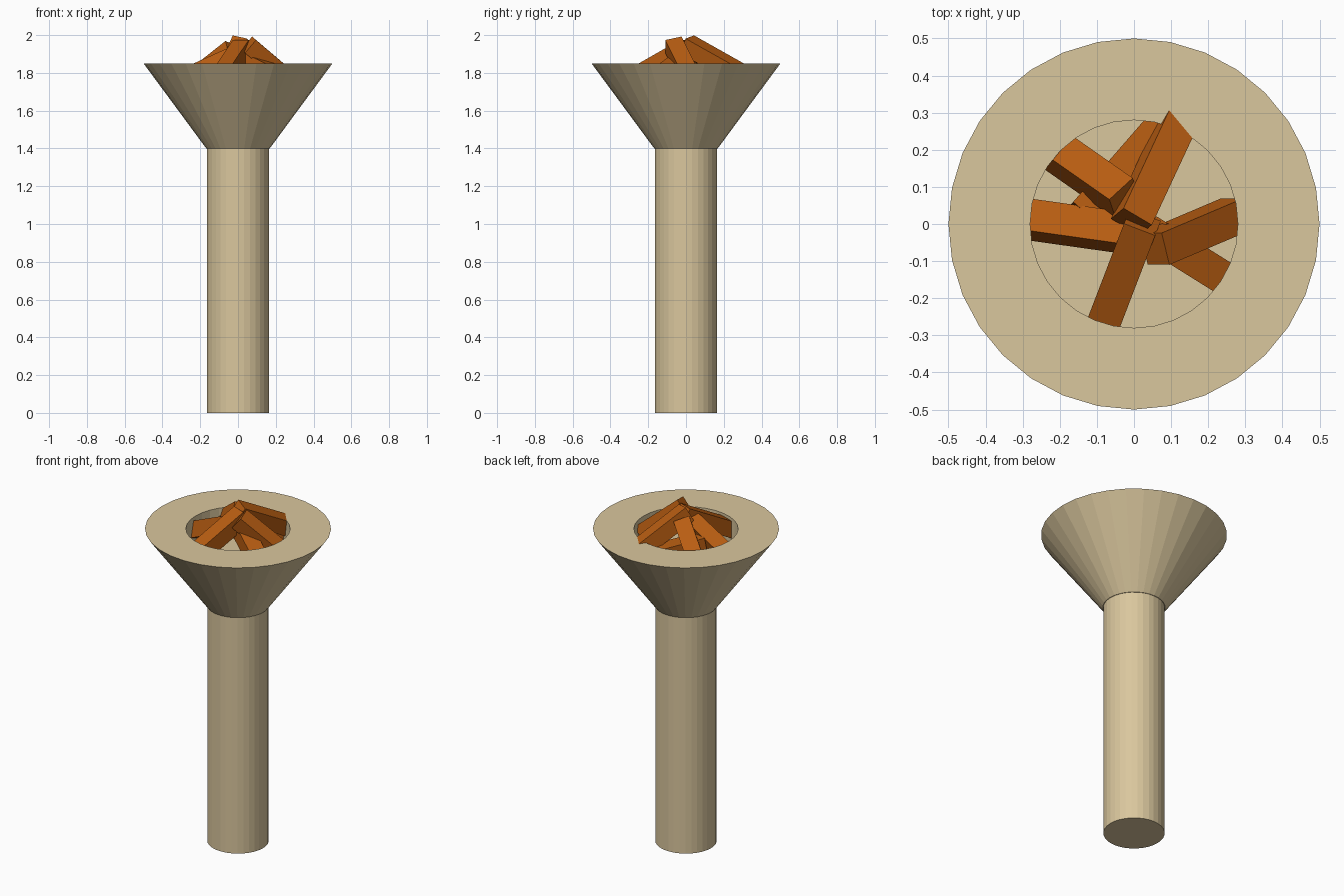
import bpy, bmesh
from math import cos, sin, pi, radians
from mathutils import Matrix, Vector

if "Cube" in bpy.data.objects:
    bpy.data.objects.remove(bpy.data.objects["Cube"])


def material(name, color):
    m = bpy.data.materials.new(name)
    m.diffuse_color = color
    m.use_nodes = True
    m.node_tree.nodes["Principled BSDF"].inputs["Base Color"].default_value = m.diffuse_color
    return m


STONE = material("sandstone", (0.70, 0.57, 0.34, 1))
WOOD = material("firewood", (0.48, 0.11, 0.006, 1))


def add_object(name, bm, mat):
    bmesh.ops.recalc_face_normals(bm, faces=bm.faces)
    mesh = bpy.data.meshes.new(name)
    bm.to_mesh(mesh)
    bm.free()
    mesh.materials.append(mat)
    obj = bpy.data.objects.new(name, mesh)
    bpy.context.collection.objects.link(obj)
    return obj


def lathe(name, profile, mat, sides=32):
    """Rings of (radius, z), capped at both ends."""
    bm = bmesh.new()
    rings = [[bm.verts.new((r * cos(2 * pi * i / sides), r * sin(2 * pi * i / sides), z))
              for i in range(sides)] for r, z in profile]
    for a, b in zip(rings, rings[1:]):
        for i in range(sides):
            j = (i + 1) % sides
            bm.faces.new((a[i], a[j], b[j], b[i]))
    bm.faces.new(rings[0])
    bm.faces.new(rings[-1])
    return add_object(name, bm, mat)


def log(name, top, azimuth, pitch, roll, length, width=0.09):
    """Square log; top = middle of its upper inner edge, running outward and down.
    Positive roll lowers its right side as seen looking outward."""
    bm = bmesh.new()
    bmesh.ops.create_cube(bm, size=1)
    bmesh.ops.scale(bm, vec=(length, width, width), verts=bm.verts)
    bmesh.ops.translate(bm, vec=(length / 2, 0, -width / 2), verts=bm.verts)
    rot = (Matrix.Rotation(radians(azimuth), 4, 'Z')
           @ Matrix.Rotation(radians(pitch), 4, 'Y')
           @ Matrix.Rotation(radians(roll), 4, 'X'))
    bmesh.ops.transform(bm, matrix=Matrix.Translation(Vector(top)) @ rot, verts=bm.verts)
    return add_object(name, bm, WOOD)


# Shaft
lathe("shaft", [(0.165, 0), (0.165, 1.4)], STONE)

# Flared bowl with a straight-sided recess
lathe("bowl", [(0.168, 1.4), (0.5, 1.85), (0.28, 1.85), (0.28, 1.70)], STONE)

# Pile of logs: top point, azimuth, pitch, roll, length
LOGS = [
    ((0.01, 0.02, 1.99), 65, 27, 12, 0.38),
    ((-0.035, 0.095, 1.955), 145, 33, 22, 0.32),
    ((-0.03, -0.01, 1.925), 172, 24, 17, 0.34),
    ((0.015, -0.015, 1.975), 249, 28, 0, 0.36),
    ((0.085, -0.067, 1.983), 23, 38, 15, 0.30),
    ((0.065, -0.035, 1.90), -32, 22, 0, 0.30),
    ((-0.13, 0.03, 1.86), 49, 10, 0, 0.36),
]
for n, args in enumerate(LOGS, 1):
    log(f"log_{n}", *args)
